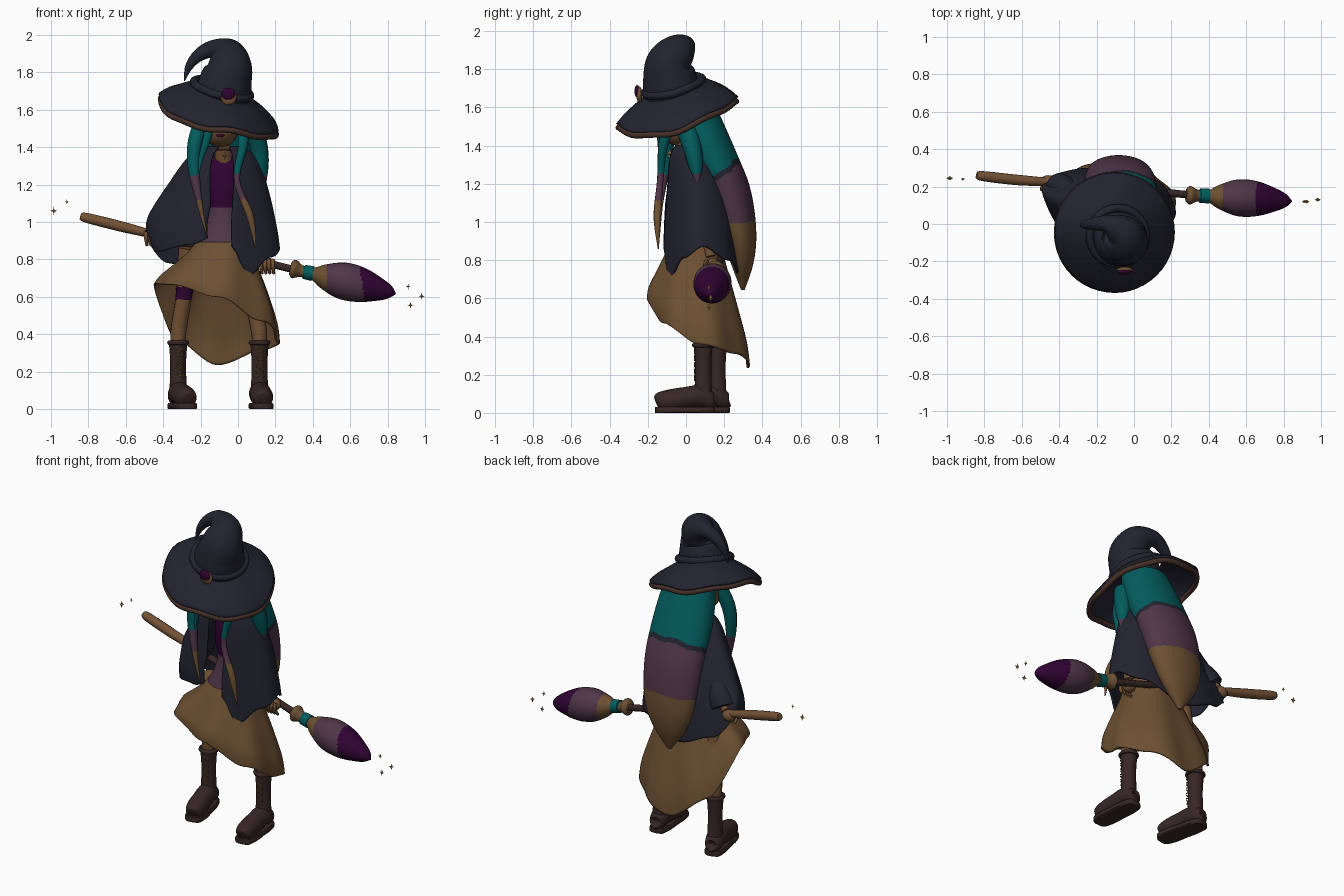
import bpy, bmesh, math
from mathutils import Vector

if "Cube" in bpy.data.objects:
    bpy.data.objects.remove(bpy.data.objects["Cube"])

def colour(name, r, g, b):
    m = bpy.data.materials.new(name)
    m.diffuse_color = (r, g, b, 1)
    m.use_nodes = True
    m.node_tree.nodes["Principled BSDF"].inputs["Base Color"].default_value = m.diffuse_color
    return m

NAVY = colour("charcoal navy", .016, .017, .029)
TRIM = colour("hat trim brown", .060, .029, .021)
TEAL = colour("teal", .001, .108, .112)
PLUM = colour("plum", .08, .037, .065)
PURPLE = colour("deep purple", .030, .001, .034)
TAN = colour("tan cloth", .15, .08, .032)
SKIN = colour("warm skin", .175, .085, .036)
BOOT = colour("boot brown", .038, .02, .018)
GOLD = colour("gold", .5, .3, .09)

def finish(name, bm, mats, rule=None, thick=0):
    bmesh.ops.recalc_face_normals(bm, faces=bm.faces)
    if rule:
        for f in bm.faces:
            f.material_index = rule(f.calc_center_median())
    me = bpy.data.meshes.new(name)
    bm.to_mesh(me)
    bm.free()
    ob = bpy.data.objects.new(name, me)
    bpy.context.collection.objects.link(ob)
    for m in mats:
        me.materials.append(m)
    if thick:
        s = ob.modifiers.new("thickness", 'SOLIDIFY')
        s.thickness, s.offset = thick, 0
    for o in bpy.context.selected_objects:
        o.select_set(False)
    ob.select_set(True)
    bpy.context.view_layer.objects.active = ob
    bpy.ops.object.shade_smooth_by_angle(angle=math.radians(45))
    return ob

def loft(name, rings, mats, rule=None, around=True, loop=False, caps=True, thick=0):
    bm = bmesh.new()
    vs = [[bm.verts.new(p) for p in r] for r in rings]
    n, k = len(vs), len(vs[0])
    for i in range(n if loop else n - 1):
        a, b = vs[i], vs[(i + 1) % n]
        for j in range(k if around else k - 1):
            bm.faces.new((a[j], a[(j + 1) % k], b[(j + 1) % k], b[j]))
    if caps and not loop:
        bm.faces.new(vs[0])
        bm.faces.new(vs[-1])
    return finish(name, bm, mats, rule, thick)

def smooth(pts, n=6):
    """Catmull-Rom through tuples of any length."""
    out, m = [], len(pts)
    for i in range(m - 1):
        p = [pts[max(0, min(m - 1, i + d))] for d in (-1, 0, 1, 2)]
        for s in range(n):
            t = s / n
            out.append(tuple(.5 * (2 * b + (c - a) * t + (2 * a - 5 * b + 4 * c - d) * t * t
                             + (3 * b - a - 3 * c + d) * t ** 3) for a, b, c, d in zip(*p)))
    return out + [tuple(pts[-1])]

def tube(name, pts, mats, rule=None, n=6, sides=14, loop=False, clamp=None):
    """Round tube through (x, y, z, radius) points."""
    st = pts if loop else smooth(pts, n)
    P = [Vector(s[:3]) for s in st]
    side, rings, m = None, [], len(P)
    for i, p in enumerate(P):
        t = (P[(i + 1) % m] - P[i - 1]) if loop else (P[min(i + 1, m - 1)] - P[max(i - 1, 0)])
        t.normalize()
        if side is None:
            side = t.orthogonal()
        side = (side - t * side.dot(t)).normalized()
        up = t.cross(side)
        r = max(st[i][3], .002)
        ring = [p + (side * math.cos(a) + up * math.sin(a)) * r
                for a in (2 * math.pi * j / sides for j in range(sides))]
        if clamp:
            for v in ring:
                v.z = max(clamp[0], min(clamp[1], v.z))
        rings.append(ring)
    return loft(name, rings, mats, rule, loop=loop)

def interp(keys, u):
    for (a, va), (b, vb) in zip(keys, keys[1:]):
        if u <= b:
            t = (u - a) / (b - a)
            return va + (vb - va) * t * t * (3 - 2 * t)
    return keys[-1][1]

def ball(name, c, s, mat):
    bm = bmesh.new()
    bmesh.ops.create_uvsphere(bm, u_segments=24, v_segments=14, radius=1)
    for v in bm.verts:
        v.co = Vector((c[0] + v.co.x * s[0], c[1] + v.co.y * s[1], c[2] + v.co.z * s[2]))
    return finish(name, bm, [mat])

def star(name, c, s):
    bm = bmesh.new()
    c = Vector(c)
    out = []
    for i in range(8):
        a, r = i * math.pi / 4, s if i % 2 == 0 else s * .32
        out.append(bm.verts.new(c + Vector((math.sin(a) * r * .8, 0, math.cos(a) * r))))
    for d in (-.5, .5):
        tip = bm.verts.new(c + Vector((0, d * s, 0)))
        for i in range(8):
            bm.faces.new((out[i], out[(i + 1) % 8], tip))
    finish(name, bm, [GOLD])

TAU = 2 * math.pi
def around(p, cx, cy, rx, ry):      # angle runs from the front towards +x
    return cx + rx * math.sin(p), cy - ry * math.cos(p)

# Hat: tilted wavy brim, trim, band, curled crown, buckle
def brim_pt(r, h, p):
    x, y = r * math.sin(p), -r * math.cos(p)
    wave = (.016 * math.sin(3 * p + .6) + .007 * math.sin(7 * p)) * (r / .32) ** 3
    return Vector((-.105 + x, -.045 + y, 1.58 + h - .245 * x + .25 * y + wave))
angles = [TAU * i / 48 for i in range(48)]
profile = smooth([(.12, .13), (.16, .115), (.21, .085), (.27, .045), (.315, 0)], 3)
loft("hat_brim", [[brim_pt(r, h, p) for p in angles] for r, h in profile], [NAVY], caps=False, thick=.016)
tube("hat_brim_trim", [(*brim_pt(.308, -.017, p), .016) for p in angles], [TRIM], loop=True, sides=10)
tube("hat_band", [(*(brim_pt(.15, .132, p) + Vector((.02, -.02, 0))), .022) for p in angles], [NAVY], loop=True, sides=10)
tube("hat_crown", [(-.085, -.07, 1.65, .15), (-.065, -.085, 1.75, .142), (-.045, -.09, 1.83, .12),
                   (-.065, -.04, 1.895, .094), (-.14, -.0, 1.922, .05), (-.212, 0, 1.89, .034),
                   (-.262, -.005, 1.83, .021), (-.287, -.01, 1.755, .003)], [NAVY], sides=28)
ball("hat_buckle", (-.05, -.245, 1.668), (.042, .016, .042), SKIN)
ball("hat_gem", (-.052, -.256, 1.685), (.036, .014, .032), PURPLE)
for x, z, y in ((-.08, 1.83, -.208), (.0, 1.78, -.205), (-.03, 1.89, -.15)):
    star("hat_star", (x, y, z), .01)

# Head
ball("head", (-.095, -.045, 1.525), (.105, .11, .125), SKIN)
tube("neck", [(-.085, -.02, 1.45, .042), (-.075, .02, 1.32, .05)], [SKIN])
tube("choker", [(-.08 + .047 * math.sin(p), -.047 * math.cos(p), 1.385, .006) for p in angles], [TRIM], loop=True, sides=6)
ball("mouth", (-.095, -.14, 1.462), (.024, .008, .007), PURPLE)
for s in (-1, 1):
    ball("eye", (-.095 + s * .04, -.144, 1.545), (.016, .008, .02), PURPLE)
star("pendant", (-.07, -.085, 1.355), .026)

# Back hair: long flattened sweep with colour bands
hair = smooth([(1.62, .03, .14, .12), (1.5, .07, .172, .135), (1.35, .135, .188, .135), (1.2, .205, .19, .125),
               (1.05, .25, .183, .11), (.9, .283, .16, .085), (.77, .295, .105, .055), (.645, .298, .012, .01)], 22)
def hair_rule(c):
    edge = 1.22 + (c.y - .1) * .65 + .008 * math.sin(c.x * 40)
    return 0 if c.z > edge else 1 if c.z > edge - .035 else 2 if c.z > 1.01 - .1 * abs(c.x + .06) else 3
loft("back_hair", [[(*around(TAU * i / 64, -.055 - (1.6 - z) * .04, cy, rx, ry), z) for i in range(64)]
                   for z, cy, rx, ry in hair], [TEAL, NAVY, PLUM, TAN], hair_rule)

# Front locks
def lock_rule(c):
    return 0 if c.z > 1.25 else 1 if c.z > 1.12 else 2
for pts in ([(-.19, -.07, 1.55, .04), (-.23, -.1, 1.42, .04), (-.235, -.115, 1.28, .032), (-.205, -.135, 1.1, .016), (-.165, -.14, .92, .003)],
            [(-.15, -.12, 1.54, .025), (-.165, -.13, 1.45, .022), (-.2, -.13, 1.33, .012), (-.21, -.13, 1.25, .003)],
            [(.03, -.09, 1.5, .035), (.025, -.12, 1.4, .026), (-.005, -.135, 1.22, .017), (.065, -.15, 1.03, .02), (.095, -.145, .86, .003)],
            [(.08, -.0, 1.49, .055), (.11, .03, 1.4, .05), (.125, .05, 1.3, .04), (.14, .06, 1.21, .012)]):
    tube("front_lock", pts, [TEAL, PLUM, TAN], lock_rule, sides=10, n=10)

# Dress: bodice and lopsided skirt
bodice = smooth([(1.36, .07, .06), (1.28, .1, .09), (1.17, .1, .095), (1.06, .085, .085), (.97, .105, .1), (.88, .15, .13)], 6)
loft("bodice", [[(*around(p, -.075, .05, rx, ry), z) for p in angles] for z, rx, ry in bodice],
     [PURPLE, PLUM], lambda c: 0 if c.z > 1.07 else 1)
hem = [(0, .6), (.8, .47), (1.57, .36), (2.4, .31), (3.14, .235), (3.9, .38), (4.71, .67), (5.5, .665), (TAU, .6)]
skirt = smooth([(0, -.075, .05, .145, .125), (.25, -.08, .055, .185, .165), (.5, -.085, .06, .24, .205),
                (.8, -.1, .065, .305, .25), (1, -.11, .07, .328, .262)], 5)
rows = []
for t, cx, cy, rx, ry in skirt:
    row = []
    for i in range(72):
        p = TAU * i / 72
        k = 1 + .035 * t * math.sin(7 * p + 1)
        row.append((*around(p, cx, cy, rx * k, ry * k), .89 + (interp(hem, p) - .89) * t))
    rows.append(row)
loft("skirt", rows, [TAN], caps=False, thick=.01)

# Cloak: open at the front, swept back on the -x side
cloak_hem = [(0, .95), (.25, .87), (.56, .71), (1.05, .81), (1.6, .87), (2.3, .8), (3.14, .7), (3.9, .78),
             (4.7, .95), (5.3, .84), (5.95, .88), (TAU, .92)]
cloak = smooth([(0, -.07, .03, .09, .085), (.12, -.08, .045, .18, .13), (.45, -.105, .07, .265, .17),
                (.8, -.135, .08, .335, .192), (1, -.135, .085, .35, .2)], 6)
rows = []
for t, cx, cy, rx, ry in cloak:
    row, p0, p1 = [], .3 - .04 * t, TAU - .4 + .32 * min(1, t * 1.6)
    for i in range(73):
        p = p0 + (p1 - p0) * i / 72
        k = 1 + .025 * t * math.sin(6 * p)
        x, y = around(p, cx + .03 * math.exp(-4 * p) * t, cy, rx * k, ry * k)
        row.append((x, y + .085 * t * max(0, -math.sin(p)) ** 1.5, 1.4 + (interp(cloak_hem, p) - 1.4) * t))
    rows.append(row)
loft("cloak", rows, [NAVY], around=False, caps=False, thick=.012)

# Sleeve, arms and hands gripping the broom
tube("left_sleeve", [(-.2, .06, 1.27, .04), (-.3, .12, 1.12, .06), (-.375, .18, 1.01, .075), (-.41, .205, .955, .072)], [NAVY], sides=20)
tube("left_arm", [(-.25, .08, 1.2, .03), (-.35, .16, 1.02, .03), (-.44, .225, .945, .026)], [SKIN])
tube("right_arm", [(.06, .07, 1.2, .045), (.12, .1, 1.0, .04), (.15, .13, .82, .026)], [SKIN])
for name, x, y, z in (("left", -.46, .225, .925), ("right", .155, .14, .775)):
    ball(name + "_palm", (x, y, z), (.042, .036, .036), SKIN)
    for i in range(4):
        d = (i - 1.5) * .021
        tube(name + "_finger", [(x + d, y - .03, z + .025, .011), (x + d, y - .04, z - .01, .011),
                                (x + d + .005, y - .015, z - .05, .008)], [SKIN], n=3, sides=8)

# Broom
tube("broom_handle", [(-.5, .23, .945, .02), (.0, .185, .82, .02), (.3, .155, .745, .02)], [BOOT])
tube("broom_handle_end", [(-.84, .262, 1.03, .02), (-.8, .255, 1.02, .027), (-.62, .235, .975, .028), (-.46, .225, .935, .022)], [SKIN])
def broom_rule(c):
    return 1 if .35 < c.x < .4 else 0 if c.x < .475 else 2 if c.x < .665 - .15 * (c.z - .66) else 3
tube("broom_head", [(.28, .155, .752, .035), (.3, .154, .748, .05), (.34, .152, .737, .032), (.4, .149, .724, .034),
                    (.45, .146, .712, .062), (.53, .142, .693, .093), (.6, .138, .677, .1), (.68, .133, .658, .088),
                    (.76, .128, .638, .06), (.81, .124, .626, .036), (.843, .122, .616, .004)],
     [TAN, TEAL, PLUM, PURPLE], broom_rule, n=14, sides=24)
tube("broom_binding", [(.352, .151, .734, .038), (.4, .149, .724, .04)], [TEAL], n=2, sides=20)

# Legs and boots: x, y, toe turn, hip x, hip y
for name, x, y, turn, hx, hy in (("left", -.32, .165, .22, -.26, .1), ("right", .115, .09, .08, .03, .08)):
    tube(name + "_leg", [(x, y, .3, .036), (x * .96 + hx * .04, y, .42, .043), ((x + hx) / 2, (y + hy) / 2, .6, .044),
                         (hx, hy, .86, .06)], [SKIN, PURPLE],
         lambda c, n=name: 1 if n == "left" and .585 < c.z < .655 else 0, n=24)
    tube(name + "_boot_shaft", [(x, y, .06, .05), (x, y, .16, .044), (x, y, .26, .043), (x, y, .36, .05)], [BOOT], sides=18)
    tube(name + "_boot_cuff", [(x + .046 * math.sin(p), y - .046 * math.cos(p), .355, .013) for p in angles], [BOOT], loop=True, sides=8)
    dx, dy = math.sin(turn), -math.cos(turn)
    foot = [(-.06, .02, .06), (-.045, .045, .06), (.02, .058, .085), (.09, .058, .078), (.17, .06, .064), (.23, .048, .06), (.247, .025, .055)]
    tube(name + "_boot_foot", [(x + dx * s, y + dy * s, z, r) for s, r, z in foot], [BOOT], sides=20, clamp=(.02, .2))
    tube(name + "_boot_sole", [(x + dx * s * 1.02, y + dy * s * 1.02, .015, r + .003) for s, r, z in foot], [BOOT], sides=20, clamp=(0, .032))
    for i in range(5):
        z, w = .17 + i * .035, .02
        for s in (-1, 1):
            tube(name + "_boot_lace", [(x + dx * .045 - s * w, y + dy * .045, z, .004),
                                       (x + dx * .045 + s * w, y + dy * .045, z + .025, .004)], [TAN], n=2, sides=6)

# Sparkles at both ends of the broom
for c, s in (((-.985, .245, 1.06), .022), ((-.915, .24, 1.108), .014), ((.91, .12, .655), .016),
             ((.982, .13, .603), .02), ((.922, .12, .555), .02)):
    star("sparkle", c, s)
